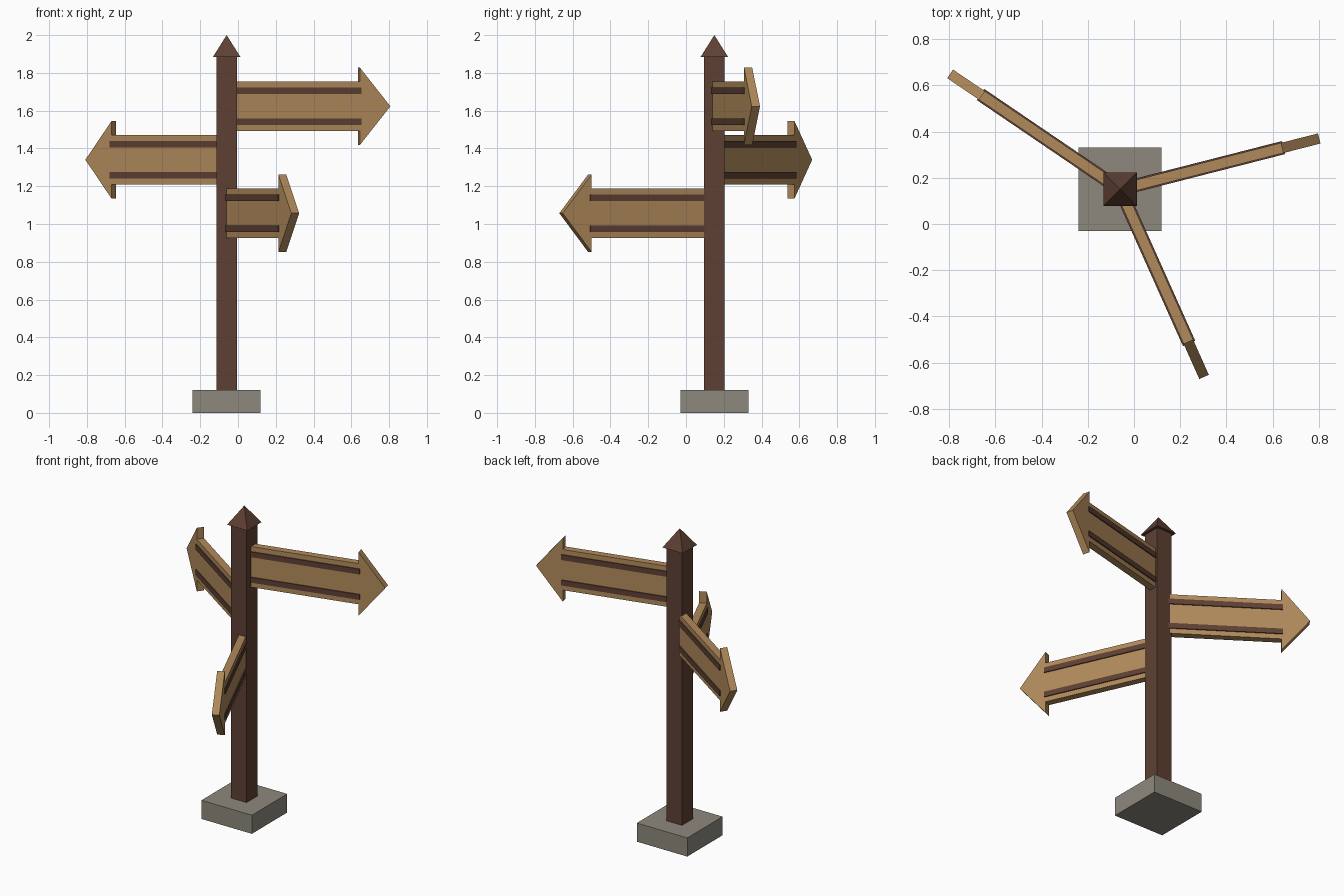
import bpy, bmesh, math
from mathutils import Matrix

cube = bpy.data.objects.get("Cube")
if cube:
    bpy.data.objects.remove(cube, do_unlink=True)

PX, PY = -0.06, 0.15   # post axis


def material(name, rgb):
    m = bpy.data.materials.new(name)
    m.use_nodes = True
    m.diffuse_color = (*rgb, 1)
    bsdf = next(n for n in m.node_tree.nodes if n.type == 'BSDF_PRINCIPLED')
    bsdf.inputs["Base Color"].default_value = (*rgb, 1)
    return m


STONE = material("grey stone", (0.27, 0.25, 0.205))
DARK = material("dark wood", (0.112, 0.051, 0.033))
WOOD = material("light wood", (0.44, 0.255, 0.105))


def finish(bm, name, mat, matrix):
    bmesh.ops.recalc_face_normals(bm, faces=bm.faces)
    mesh = bpy.data.meshes.new(name)
    bm.to_mesh(mesh)
    bm.free()
    mesh.materials.append(mat)
    ob = bpy.data.objects.new(name, mesh)
    ob.matrix_world = matrix
    bpy.context.collection.objects.link(ob)
    return ob


def box(name, mat, size, centre, matrix):
    bm = bmesh.new()
    bmesh.ops.create_cube(bm, size=1)
    bmesh.ops.scale(bm, vec=size, verts=bm.verts)
    bmesh.ops.translate(bm, vec=centre, verts=bm.verts)
    return finish(bm, name, mat, matrix)


def arrow_head(name, mat, base, tip, half_height, half_thick, matrix):
    bm = bmesh.new()
    outline = [(base, -half_height), (tip, 0), (base, half_height)]
    face = bm.faces.new([bm.verts.new((x, -half_thick, z)) for x, z in outline])
    ext = bmesh.ops.extrude_face_region(bm, geom=[face])
    moved = [v for v in ext["geom"] if isinstance(v, bmesh.types.BMVert)]
    bmesh.ops.translate(bm, vec=(0, 2 * half_thick, 0), verts=moved)
    return finish(bm, name, mat, matrix)


# Base block, post and pointed cap
axis = Matrix.Translation((PX, PY, 0))
box("base_block", STONE, (0.36, 0.36, 0.12), (0, 0, 0.06), axis)
box("post", DARK, (0.11, 0.11, 1.77), (0, 0, 1.0), axis)
bm = bmesh.new()
bmesh.ops.create_cone(bm, cap_ends=True, segments=4, radius1=0.0725 * math.sqrt(2),
                      radius2=0, depth=0.115,
                      matrix=Matrix.Translation((0, 0, 1.9425)) @ Matrix.Rotation(math.pi / 4, 4, 'Z'))
finish(bm, "post_cap", DARK, axis)

# Three arrow signs, each with two dark battens showing on both faces
for label, height, angle in (("upper", 1.623, 0.25), ("middle", 1.34, 2.545), ("lower", 1.057, -1.15)):
    place = Matrix.Translation((PX, PY, height)) @ Matrix.Rotation(angle, 4, 'Z')
    box(label + "_sign_board", WOOD, (0.722, 0.045, 0.262), (0.361, 0, 0), place)
    arrow_head(label + "_sign_head", WOOD, 0.722, 0.889, 0.205, 0.0225, place)
    for side, z in (("top", 0.082), ("bottom", -0.082)):
        box(f"{label}_sign_{side}_batten", DARK, (0.71, 0.058, 0.034), (0.375, 0, z), place)
